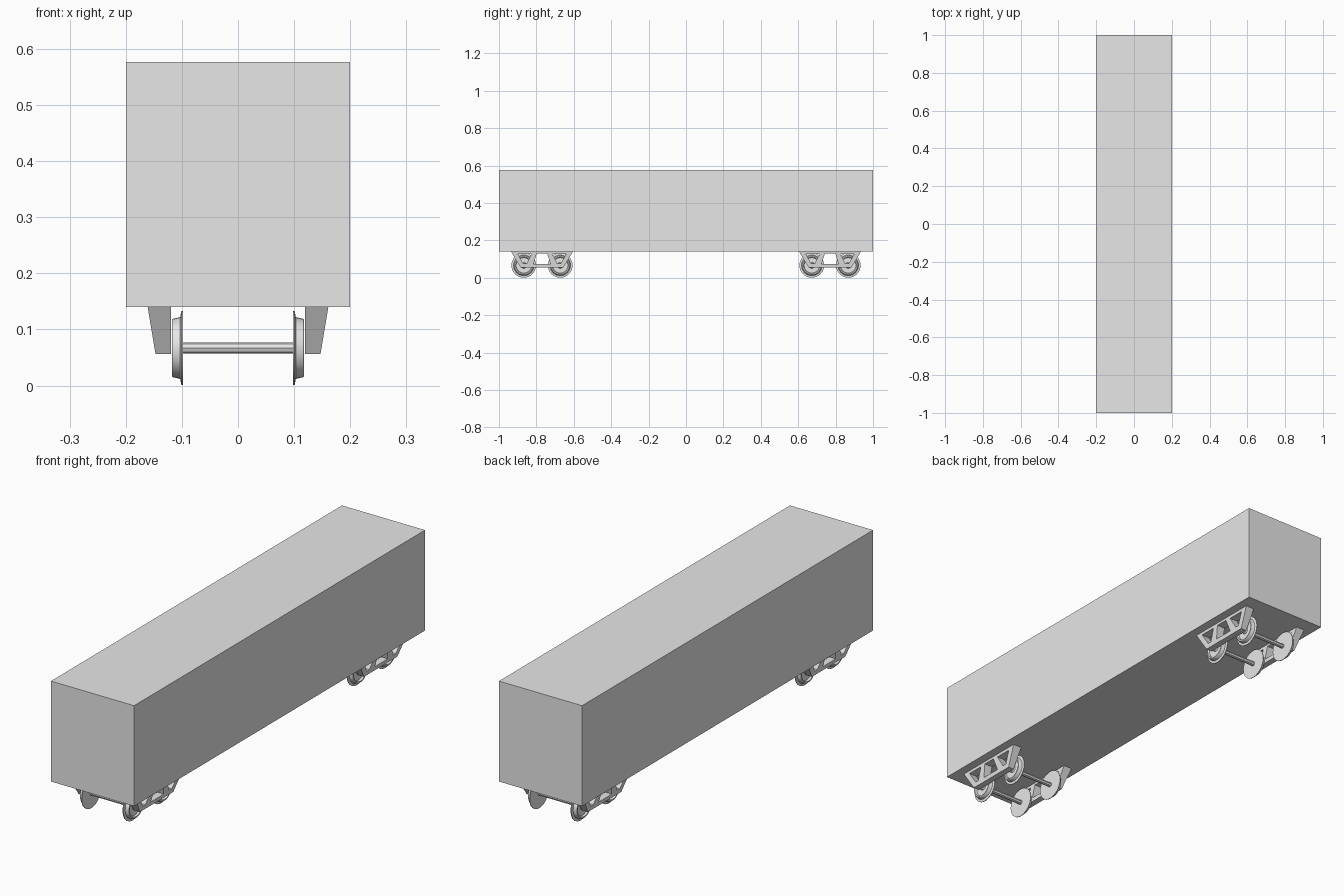
import bpy, bmesh, math

cube = bpy.data.objects.get("Cube")
if cube:
    bpy.data.objects.remove(cube, do_unlink=True)

grey = bpy.data.materials.new("light_grey")
grey.use_nodes = True
grey.diffuse_color = (0.8, 0.8, 0.8, 1)
grey.node_tree.nodes["Principled BSDF"].inputs["Base Color"].default_value = (0.8, 0.8, 0.8, 1)

FLOOR, ROOF = 0.14, 0.577
WHEEL_Z = 0.067
BOGIE_Y, HALF_BASE = 0.77, 0.0975


def finish(name, bm, smooth=False):
    bmesh.ops.recalc_face_normals(bm, faces=bm.faces)
    mesh = bpy.data.meshes.new(name)
    bm.to_mesh(mesh)
    bm.free()
    mesh.materials.append(grey)
    obj = bpy.data.objects.new(name, mesh)
    bpy.context.collection.objects.link(obj)
    if smooth:
        bpy.ops.object.select_all(action='DESELECT')
        obj.select_set(True)
        bpy.context.view_layer.objects.active = obj
        bpy.ops.object.shade_smooth_by_angle(angle=math.radians(30))
    return obj


def lathe(name, profile, y, sides, smooth):
    """Spin (x, radius) pairs about the axle line."""
    bm = bmesh.new()
    rings = []
    for x, r in profile:
        angles = [2 * math.pi * i / sides for i in range(sides)]
        rings.append([bm.verts.new((x, y + r * math.sin(a), WHEEL_Z + r * math.cos(a))) for a in angles])
    for a, b in zip(rings, rings[1:]):
        for i in range(sides):
            j = (i + 1) % sides
            bm.faces.new((a[i], a[j], b[j], b[i]))
    bm.faces.new(rings[0])
    bm.faces.new(rings[-1])
    return finish(name, bm, smooth)


def side_frame(name, side, y):
    """Tapered truss plate with three openings, thinner toward the bottom."""
    outline = [(-0.165, FLOOR), (0.165, FLOOR), (0.115, 0.056), (-0.115, 0.056)]
    middle = [(-0.028, 0.13), (0.028, 0.13), (0.045, 0.074), (-0.045, 0.074)]
    end = [(0.055, 0.128), (0.13, 0.128), (0.1, 0.076), (0.082, 0.076)]
    bm = bmesh.new()
    edges = []
    for loop in (outline, middle, end, [(-a, b) for a, b in end]):
        verts = [bm.verts.new((side * 0.119, y + a, b)) for a, b in loop]
        edges += [bm.edges.new((verts[i - 1], verts[i])) for i in range(len(verts))]
    bmesh.ops.triangle_fill(bm, use_beauty=True, edges=edges)
    outer = bmesh.ops.extrude_face_region(bm, geom=bm.faces[:])["geom"]
    for v in outer:
        if isinstance(v, bmesh.types.BMVert):
            v.co.x = side * (0.147 + 0.014 * (v.co.z - 0.056) / (FLOOR - 0.056))
    return finish(name, bm)


# Plain closed wagon body
bm = bmesh.new()
bmesh.ops.create_cube(bm, size=1)
for v in bm.verts:
    v.co = (v.co.x * 0.4, v.co.y * 2, FLOOR + (v.co.z + 0.5) * (ROOF - FLOOR))
finish("wagon_body", bm)

# Flange, coned tread, rim and dished outer face
wheel = [(0.098, 0.066), (0.101, 0.066), (0.103, 0.055), (0.116, 0.052),
         (0.118, 0.050), (0.118, 0.044), (0.110, 0.041), (0.110, 0.016), (0.117, 0.013)]

# Two bogies, each with two wheelsets and two side frames
for bogie, centre in (("front", -BOGIE_Y), ("rear", BOGIE_Y)):
    for axle, offset in (("leading", -HALF_BASE), ("trailing", HALF_BASE)):
        y = centre + offset
        lathe(f"{bogie}_{axle}_axle", [(-0.1, 0.01), (0.1, 0.01)], y, 8, False)
        for label, side in (("left", 1), ("right", -1)):
            lathe(f"{bogie}_{axle}_{label}_wheel", [(side * x, r) for x, r in wheel], y, 32, True)
    for label, side in (("left", 1), ("right", -1)):
        side_frame(f"{bogie}_{label}_side_frame", side, centre)
